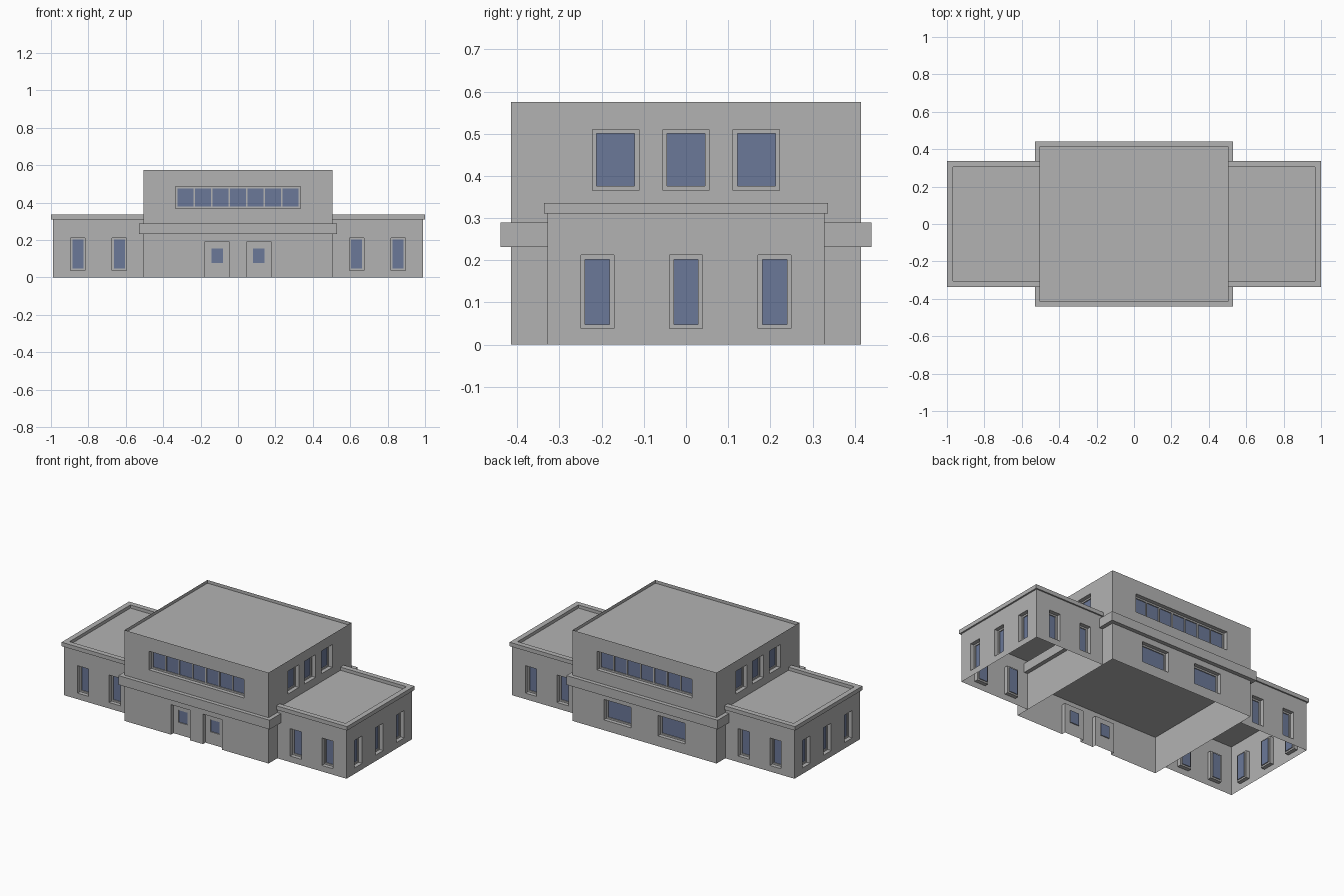
import bpy, bmesh
from mathutils import Vector

cube = bpy.data.objects.get("Cube")
if cube:
    bpy.data.objects.remove(cube, do_unlink=True)


def material(name, rgb):
    mat = bpy.data.materials.new(name)
    mat.use_nodes = True
    mat.diffuse_color = (*rgb, 1)
    mat.node_tree.nodes["Principled BSDF"].inputs["Base Color"].default_value = (*rgb, 1)
    return mat


STONE = material("grey stone", (0.45, 0.45, 0.45))
GLASS = material("blue glass", (0.147, 0.188, 0.314))
REVEAL, PANE_REVEAL = 0.025, 0.006


def finish(bm, name):
    bmesh.ops.remove_doubles(bm, verts=bm.verts, dist=0.0001)
    mesh = bpy.data.meshes.new(name)
    bm.to_mesh(mesh)
    bm.free()
    mesh.materials.append(STONE)
    mesh.materials.append(GLASS)
    obj = bpy.data.objects.new(name, mesh)
    bpy.context.scene.collection.objects.link(obj)
    return obj


class Wall:
    """Flat wall seen from outside: u runs right, z up, depth goes inward."""

    def __init__(self, bm, origin, along):
        self.bm, self.origin, self.along = bm, Vector(origin), Vector(along)
        self.inward = -self.along.cross(Vector((0, 0, 1)))

    def quad(self, corners, mat=0):
        pts = [self.origin + self.along * u + self.inward * d + Vector((0, 0, z))
               for u, z, d in corners]
        self.bm.faces.new([self.bm.verts.new(p) for p in pts]).material_index = mat

    def panel(self, rect, holes, d, mat=0):
        # Grid the panel around its holes and leave those cells out
        us = sorted({u for r in [rect] + holes for u in r[:2]})
        zs = sorted({z for r in [rect] + holes for z in r[2:]})
        for a, b in zip(us, us[1:]):
            for c, e in zip(zs, zs[1:]):
                u, z = (a + b) / 2, (c + e) / 2
                if not any(h[0] < u < h[1] and h[2] < z < h[3] for h in holes):
                    self.quad([(a, c, d), (b, c, d), (b, e, d), (a, e, d)], mat)

    def reveal(self, r, d0, d1):
        ring = [(r[0], r[2]), (r[1], r[2]), (r[1], r[3]), (r[0], r[3])]
        for i in range(4):
            p, q = ring[i], ring[(i + 1) % 4]
            if p[1] == q[1] == 0:
                continue
            self.quad([(*p, d0), (*q, d0), (*q, d1), (*p, d1)])

    def build(self, rect, openings):
        self.panel(rect, [o[0] for o in openings], 0)
        for hole, panes in openings:
            self.reveal(hole, 0, REVEAL)
            self.panel(hole, panes, REVEAL)
            for pane in panes:
                self.reveal(pane, REVEAL, REVEAL + PANE_REVEAL)
                self.panel(pane, [], REVEAL + PANE_REVEAL, 1)


def window(u, width, z0, z1, frame=0.01, count=1, mullion=0.008):
    left = u - width / 2
    pitch = (width - 2 * frame + mullion) / count
    panes = [(left + frame + i * pitch, left + frame + (i + 1) * pitch - mullion,
              z0 + frame, z1 - frame) for i in range(count)]
    return (left, left + width, z0, z1), panes


def door(u):
    return (u - 0.067, u + 0.067, 0, 0.19), [(u - 0.031, u + 0.031, 0.078, 0.155)]


def slab(name, x0, x1, y0, y1, z0, z1, lip=0, drop=0.02):
    bm = bmesh.new()
    bmesh.ops.create_cube(bm, size=1)
    for v in bm.verts:
        v.co = ((x0 + x1) / 2 + v.co.x * (x1 - x0),
                (y0 + y1) / 2 + v.co.y * (y1 - y0),
                (z0 + z1) / 2 + v.co.z * (z1 - z0))
    if lip:
        # Raised parapet: inset the top, then extrude it down to the roof deck
        top = max(bm.faces, key=lambda f: f.calc_center_median().z)
        bmesh.ops.inset_region(bm, faces=[top], thickness=lip, use_even_offset=True)
        bmesh.ops.inset_region(bm, faces=[top], thickness=0, depth=-drop)
    return finish(bm, name)


# Central hall walls
HX, HY, HZ = 0.505, 0.415, 0.575
clerestory = window(0, 0.668, 0.369, 0.487, count=7)
bm = bmesh.new()
Wall(bm, (0, -HY, 0), (1, 0, 0)).build(
    (-HX, HX, 0, HZ), [clerestory, door(-0.112), door(0.112)])
Wall(bm, (0, HY, 0), (-1, 0, 0)).build(
    (-HX, HX, 0, HZ), [clerestory] + [window(s * 0.19, 0.19, 0.065, 0.195) for s in (-1, 1)])
for s in (-1, 1):
    Wall(bm, (s * HX, 0, 0), (0, s, 0)).build(
        (-HY, HY, 0, HZ), [window(u, 0.11, 0.366, 0.51) for u in (-0.167, 0, 0.167)])
# Hall roof with parapet rim
corners = [bm.verts.new((x, y, HZ)) for x, y in ((-HX, -HY), (HX, -HY), (HX, HY), (-HX, HY))]
roof = bm.faces.new(corners)
bm.normal_update()
bmesh.ops.inset_region(bm, faces=[roof], thickness=0.028, use_even_offset=True)
bmesh.ops.inset_region(bm, faces=[roof], thickness=0, depth=-0.02)
finish(bm, "central_hall")

# Projecting band around the hall
slab("hall_band", -0.53, 0.53, -0.44, 0.44, 0.232, 0.29)

# Side wings: three walls each, open to the hall, with a corniced flat roof
WX, WY, WZ = 0.99, 0.328, 0.312
for s, side in ((1, "left"), (-1, "right")):
    bm = bmesh.new()
    for f in (-1, 1):
        near, far = sorted((-f * s * HX, -f * s * WX))
        Wall(bm, (0, f * WY, 0), (-f, 0, 0)).build(
            (near, far, 0, WZ),
            [window(-f * s * x, 0.078, 0.038, 0.212) for x in (0.634, 0.856)])
    Wall(bm, (s * WX, 0, 0), (0, s, 0)).build(
        (-WY, WY, 0, WZ), [window(u, 0.078, 0.038, 0.212) for u in (-0.21, 0, 0.21)])
    finish(bm, side + "_wing_walls")
    x0, x1 = sorted((s * 0.465, s * 1.0))
    slab(side + "_wing_cornice", x0, x1, -0.337, 0.337, 0.311, 0.336, lip=0.033)
